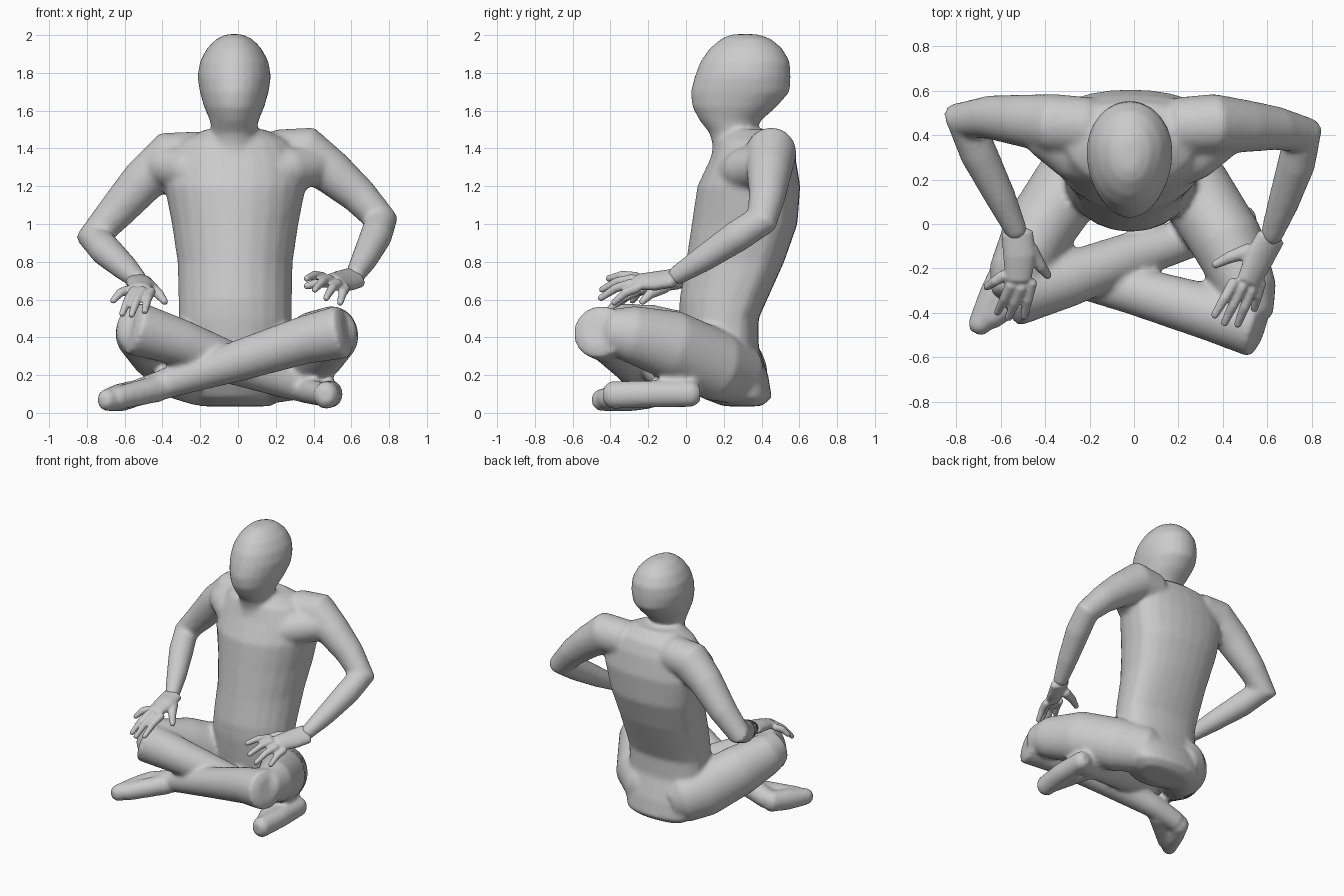
import bpy
import bmesh
from math import cos, sin, pi
from mathutils import Vector

cube = bpy.data.objects.get("Cube")
if cube:
    bpy.data.objects.remove(cube, do_unlink=True)

SIDES = 24
ANGLES = [2 * pi * i / SIDES for i in range(SIDES)]

# One plain clay colour for the whole figure
clay = bpy.data.materials.new("clay_grey")
clay.use_nodes = True
clay.diffuse_color = (0.6, 0.6, 0.6, 1)
clay.node_tree.nodes["Principled BSDF"].inputs["Base Color"].default_value = clay.diffuse_color


def loft(rings):
    """Skin a list of equal rings into a closed object."""
    bm = bmesh.new()
    loops = [[bm.verts.new(point) for point in ring] for ring in rings]
    for lower, upper in zip(loops, loops[1:]):
        for i in range(len(lower)):
            j = (i + 1) % len(lower)
            bm.faces.new((lower[i], lower[j], upper[j], upper[i]))
    bm.faces.new(loops[0][::-1])
    bm.faces.new(loops[-1])
    bmesh.ops.recalc_face_normals(bm, faces=bm.faces)
    mesh = bpy.data.meshes.new("form")
    bm.to_mesh(mesh)
    bm.free()
    mesh.materials.append(clay)
    obj = bpy.data.objects.new("form", mesh)
    bpy.context.collection.objects.link(obj)
    return obj


def stack(sections, center_x, widest, back_power):
    """Horizontal sections: height, half width, front y, back y."""
    rings = []
    for z, half, front, back in sections:
        middle = front + widest * (back - front)
        ring = []
        for a in ANGLES:
            if sin(a) > 0:
                y = middle + (back - middle) * sin(a) ** back_power
            else:
                y = middle + (middle - front) * sin(a)
            ring.append(Vector((center_x + half * cos(a), y, z)))
        rings.append(ring)
    return loft(rings)


def limb(points, flat=1.0, side=None, start_cap=0.5, end_cap=0.5):
    """Tube through (x, y, z, radius) points with mitred bends.
    flat scales the width across the side axis."""
    centers = [Vector(p[:3]) for p in points]
    radii = [p[3] for p in points]
    steps = [(b - a).normalized() for a, b in zip(centers, centers[1:])]
    side = Vector(side) if side else Vector((0, 0, 1)).cross(steps[0])
    rings = []
    for i, (center, radius) in enumerate(zip(centers, radii)):
        before, after = steps[max(i - 1, 0)], steps[min(i, len(steps) - 1)]
        tangent = (before + after).normalized()
        side = (side - tangent * side.dot(tangent)).normalized()
        up = tangent.cross(side)
        bend = (before - after).normalized()
        stretch = min(1 / max(tangent.dot(before), 0.1), 1.5) - 1
        ring = []
        for a in ANGLES:
            offset = radius * (side * cos(a) * flat + up * sin(a))
            offset += bend * offset.dot(bend) * stretch
            ring.append(center + offset)
        rings.append(ring)

    def cap(ring, center, outward):
        return [center + (p - center) * 0.6 + outward for p in ring]

    first = cap(rings[0], centers[0], -steps[0] * radii[0] * start_cap)
    last = cap(rings[-1], centers[-1], steps[-1] * radii[-1] * end_cap)
    return loft([first] + rings + [last])


def fuse(name, forms, voxel, smoothing):
    """Melt overlapping forms into one continuous skin."""
    bpy.ops.object.select_all(action="DESELECT")
    for form in forms:
        form.select_set(True)
    skin = forms[0]
    bpy.context.view_layer.objects.active = skin
    bpy.ops.object.join()
    skin.name = skin.data.name = name
    remesh = skin.modifiers.new("skin", "REMESH")
    remesh.mode = "VOXEL"
    remesh.voxel_size = voxel
    remesh.use_smooth_shade = True
    relax = skin.modifiers.new("relax", "SMOOTH")
    relax.iterations = smoothing
    for modifier in ("skin", "relax"):
        bpy.ops.object.modifier_apply(modifier=modifier)


# Torso, from the seat up to the base of the neck
body = [stack([
    (0.035, 0.19, 0.2, 0.4), (0.08, 0.26, 0.08, 0.455), (0.2, 0.3, 0, 0.435),
    (0.35, 0.295, -0.02, 0.385), (0.5, 0.3, -0.035, 0.385), (0.6, 0.3, -0.035, 0.43),
    (0.8, 0.305, 0, 0.52), (1, 0.335, 0.03, 0.59), (1.2, 0.375, 0.06, 0.605),
    (1.35, 0.36, 0.13, 0.58), (1.44, 0.29, 0.16, 0.545), (1.5, 0.16, 0.21, 0.47),
], center_x=-0.015, widest=0.6, back_power=0.65)]

# Head and neck, an egg that leans forward
body.append(stack([
    (1.3, 0.17, 0.13, 0.45), (1.42, 0.13, 0.14, 0.4), (1.48, 0.115, 0.125, 0.36),
    (1.55, 0.13, 0.07, 0.4), (1.62, 0.16, 0.032, 0.48), (1.7, 0.183, 0.025, 0.55),
    (1.78, 0.195, 0.045, 0.555), (1.86, 0.182, 0.075, 0.55), (1.93, 0.145, 0.125, 0.51),
    (1.98, 0.095, 0.185, 0.45), (2.005, 0.04, 0.24, 0.38),
], center_x=-0.02, widest=0.55, back_power=1))

# Chest muscle bridging the ribs and the front of each shoulder
for side in (-1, 1):
    body.append(limb([(side * 0.14, 0.24, 1.25, 0.1), (side * 0.27, 0.31, 1.29, 0.115),
                      (side * 0.4, 0.41, 1.31, 0.11)]))

# Arms, shoulder to elbow to wrist
ARM_RADII = (0.13, 0.135, 0.118, 0.098, 0.082, 0.085, 0.07, 0.05)
ARMS = [
    [(-0.2, 0.44, 1.36), (-0.36, 0.45, 1.35), (-0.5, 0.465, 1.23), (-0.65, 0.48, 1.06),
     (-0.76, 0.465, 0.93), (-0.7, 0.32, 0.86), (-0.6, 0.12, 0.77), (-0.525, -0.04, 0.7)],
    [(0.2, 0.44, 1.37), (0.36, 0.45, 1.375), (0.5, 0.44, 1.27), (0.64, 0.43, 1.15),
     (0.757, 0.4, 1.02), (0.73, 0.27, 0.935), (0.67, 0.09, 0.815), (0.615, -0.06, 0.72)],
]
for path in ARMS:
    body.append(limb([(*p, r) for p, r in zip(path, ARM_RADII)]))


# Legs: thigh out to the raised knee, shin crossing in front,
# foot turned forward and an instep filling the ankle corner
def leg(thigh, shin, foot, instep):
    body.extend([limb(thigh, flat=0.88, end_cap=0.2), limb(shin, start_cap=0.15),
                 limb(foot, flat=0.9), limb(instep)])


# Right leg
leg(thigh=[(-0.18, 0.31, 0.2, 0.17), (-0.28, 0.19, 0.25, 0.19), (-0.43, -0.03, 0.36, 0.18),
           (-0.52, -0.22, 0.43, 0.15), (-0.535, -0.32, 0.45, 0.125)],
    shin=[(-0.55, -0.32, 0.45, 0.143), (-0.3, -0.25, 0.37, 0.124), (0, -0.14, 0.25, 0.107),
          (0.3, -0.05, 0.15, 0.085), (0.48, 0, 0.1, 0.07)],
    foot=[(0.49, 0.04, 0.1, 0.07), (0.49, -0.2, 0.1, 0.072), (0.465, -0.4, 0.094, 0.074)],
    instep=[(0.36, -0.06, 0.12, 0.07), (0.45, -0.34, 0.095, 0.06)])
# Left leg
leg(thigh=[(0.12, 0.3, 0.2, 0.16), (0.27, 0.16, 0.25, 0.19), (0.42, -0.08, 0.36, 0.185),
           (0.51, -0.3, 0.42, 0.15), (0.53, -0.42, 0.44, 0.11)],
    shin=[(0.555, -0.46, 0.43, 0.143), (0.35, -0.4, 0.385, 0.127), (0, -0.3, 0.275, 0.108),
          (-0.35, -0.22, 0.165, 0.082), (-0.55, -0.2, 0.1, 0.07)],
    foot=[(-0.57, -0.19, 0.095, 0.074), (-0.63, -0.32, 0.08, 0.075),
          (-0.7, -0.465, 0.067, 0.058)],
    instep=[(-0.42, -0.24, 0.13, 0.072), (-0.65, -0.42, 0.075, 0.062)])
fuse("body", body, voxel=0.015, smoothing=8)


# Hands: a flat palm, four fingers and a thumb
def hand(name, palm, knuckles, tips, thumb):
    across = Vector(knuckles[0]) - Vector(knuckles[-1])
    forms = [limb([(*p, r) for p, r in zip(palm, (0.04, 0.041, 0.033))],
                  flat=1.8, side=across)]
    for root, tip in zip(knuckles, tips):
        root, tip = Vector(root), Vector(tip)
        joint = root.lerp(tip, 0.5) + Vector((0, 0, 0.015))
        forms.append(limb([(*root, 0.026), (*joint, 0.023), (*tip, 0.017)]))
    forms.append(limb([(*p, r) for p, r in zip(thumb, (0.036, 0.027, 0.018))]))
    fuse(name, forms, voxel=0.008, smoothing=4)


hand("right_hand",
     palm=[(-0.525, -0.04, 0.695), (-0.515, -0.14, 0.68), (-0.52, -0.25, 0.655)],
     knuckles=[(-0.46, -0.26, 0.645), (-0.505, -0.28, 0.65),
               (-0.55, -0.27, 0.65), (-0.585, -0.23, 0.65)],
     tips=[(-0.495, -0.42, 0.535), (-0.565, -0.425, 0.515),
           (-0.615, -0.4, 0.52), (-0.665, -0.285, 0.59)],
     thumb=[(-0.47, -0.11, 0.67), (-0.42, -0.19, 0.63), (-0.385, -0.235, 0.585)])
hand("left_hand",
     palm=[(0.615, -0.06, 0.715), (0.565, -0.15, 0.7), (0.515, -0.26, 0.695)],
     knuckles=[(0.45, -0.26, 0.72), (0.485, -0.28, 0.71),
               (0.53, -0.29, 0.685), (0.57, -0.26, 0.66)],
     tips=[(0.36, -0.415, 0.71), (0.405, -0.45, 0.65),
           (0.465, -0.455, 0.605), (0.54, -0.385, 0.58)],
     thumb=[(0.52, -0.12, 0.7), (0.43, -0.15, 0.69), (0.36, -0.185, 0.67)])
